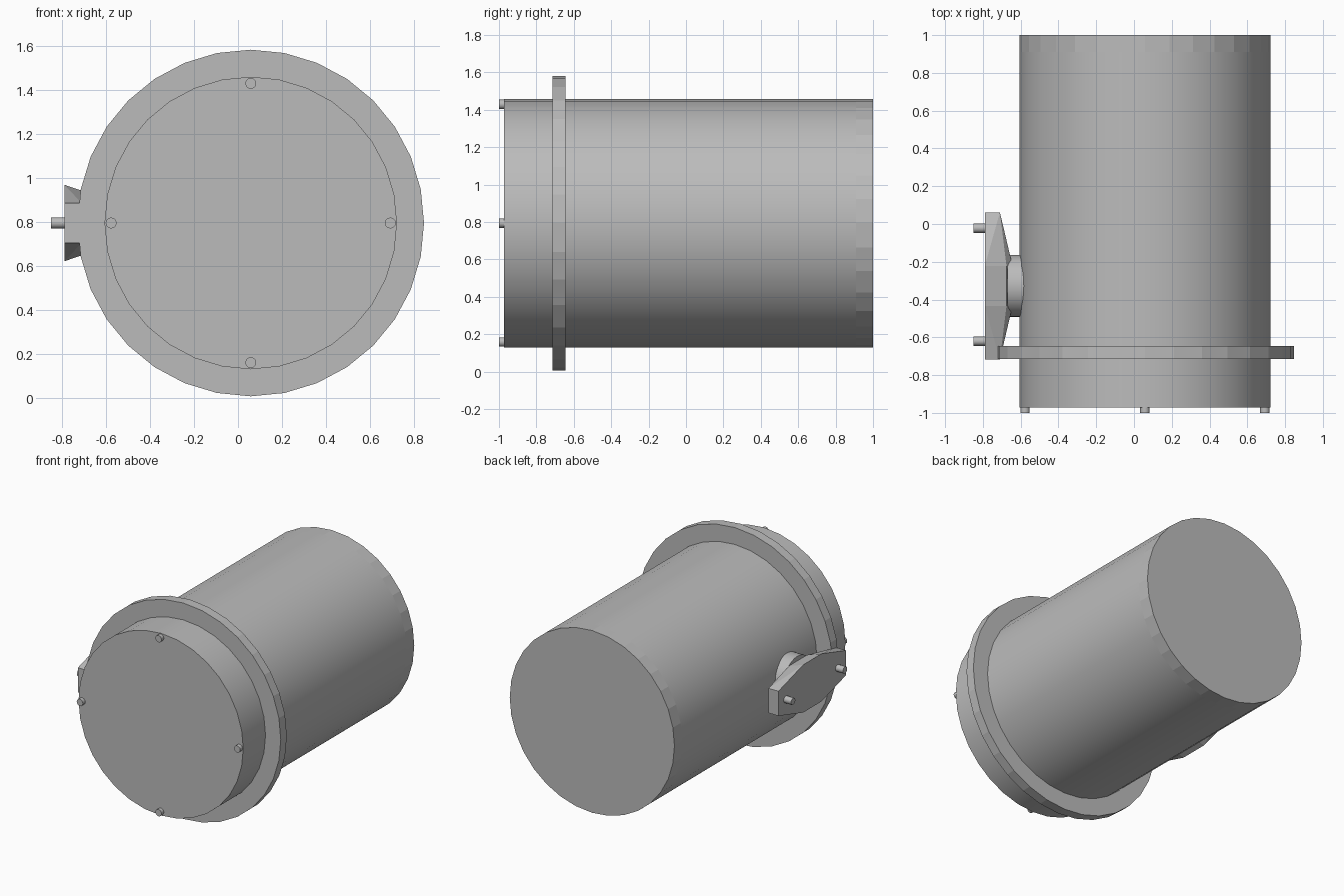
import bpy, bmesh, math
from mathutils import Matrix, Vector

if "Cube" in bpy.data.objects:
    bpy.data.objects.remove(bpy.data.objects["Cube"])

CX, CZ = 0.058, 0.794          # main axis position

grey = bpy.data.materials.new("plain grey")
grey.diffuse_color = (0.5, 0.5, 0.5, 1)
grey.use_nodes = True
grey.node_tree.nodes["Principled BSDF"].inputs["Base Color"].default_value = grey.diffuse_color


def finish(bm, name):
    bmesh.ops.recalc_face_normals(bm, faces=bm.faces)
    mesh = bpy.data.meshes.new(name)
    bm.to_mesh(mesh)
    bm.free()
    mesh.materials.append(grey)
    obj = bpy.data.objects.new(name, mesh)
    bpy.context.collection.objects.link(obj)
    return obj


def cylinder(name, start, end, radius, sides, smooth=True, flat_beyond=None):
    """Cylinder between two points, with a corner pointing up."""
    a, b = Vector(start), Vector(end)
    d = b - a
    if abs(d.y) > abs(d.x):
        rot = Matrix.Rotation(math.pi / 2, 4, 'X')
    else:
        rot = Matrix.Rotation(math.pi / 2, 4, 'Y')
    bm = bmesh.new()
    bmesh.ops.create_cone(bm, cap_ends=True, segments=sides, radius1=radius,
                          radius2=radius, depth=d.length,
                          matrix=Matrix.Translation((a + b) / 2) @ rot)
    if flat_beyond is not None:
        bmesh.ops.bisect_plane(bm, geom=bm.verts[:] + bm.edges[:] + bm.faces[:],
                               plane_co=(0, flat_beyond, 0), plane_no=(0, 1, 0))
    for f in bm.faces:
        cap = len(f.verts) > 4
        beyond = flat_beyond is not None and f.calc_center_median().y > flat_beyond
        f.smooth = smooth and not cap and not beyond
    for e in bm.edges:
        if any(len(f.verts) > 4 for f in e.link_faces):
            e.smooth = False
    return finish(bm, name)


# Drum with a faceted rear band, and the flange around it
cylinder("drum", (CX, -0.972, CZ), (CX, 1.0, CZ), 0.665, 32, flat_beyond=0.91)
cylinder("flange", (CX, -0.715, CZ), (CX, -0.645, CZ), 0.788, 32, smooth=False)

# Four studs on the front face
for i in range(4):
    t = i * math.pi / 2
    x, z = CX + 0.635 * math.cos(t), CZ + 0.635 * math.sin(t)
    cylinder(f"front_stud_{i + 1}", (x, -1.0, z), (x, -0.95, z), 0.025, 12)

# Round boss joining the side plate to the drum
PY = -0.328
cylinder("side_boss", (-0.67, PY, CZ), (-0.55, PY, CZ), 0.165, 32)

# Side plate: long octagon, thickest in the middle, chamfered long edges
bm = bmesh.new()
for sy in (-1, 1):
    for sz in (-1, 1):
        for x, y, z in ((-0.79, 0.39, 0.09), (-0.71, 0.39, 0.09),
                        (-0.79, 0.105, 0.174), (-0.675, 0.105, 0.135),
                        (-0.645, 0.115, 0.09)):
            bm.verts.new((x, PY + sy * y, CZ + sz * z))
bmesh.ops.convex_hull(bm, input=bm.verts[:])
bmesh.ops.dissolve_limit(bm, angle_limit=0.02, verts=bm.verts[:], edges=bm.edges[:])
finish(bm, "side_plate")

# Two studs on the side plate
for i, y in enumerate((-0.62, -0.022)):
    cylinder(f"side_stud_{i + 1}", (-0.85, y, CZ), (-0.77, y, CZ), 0.025, 12)
